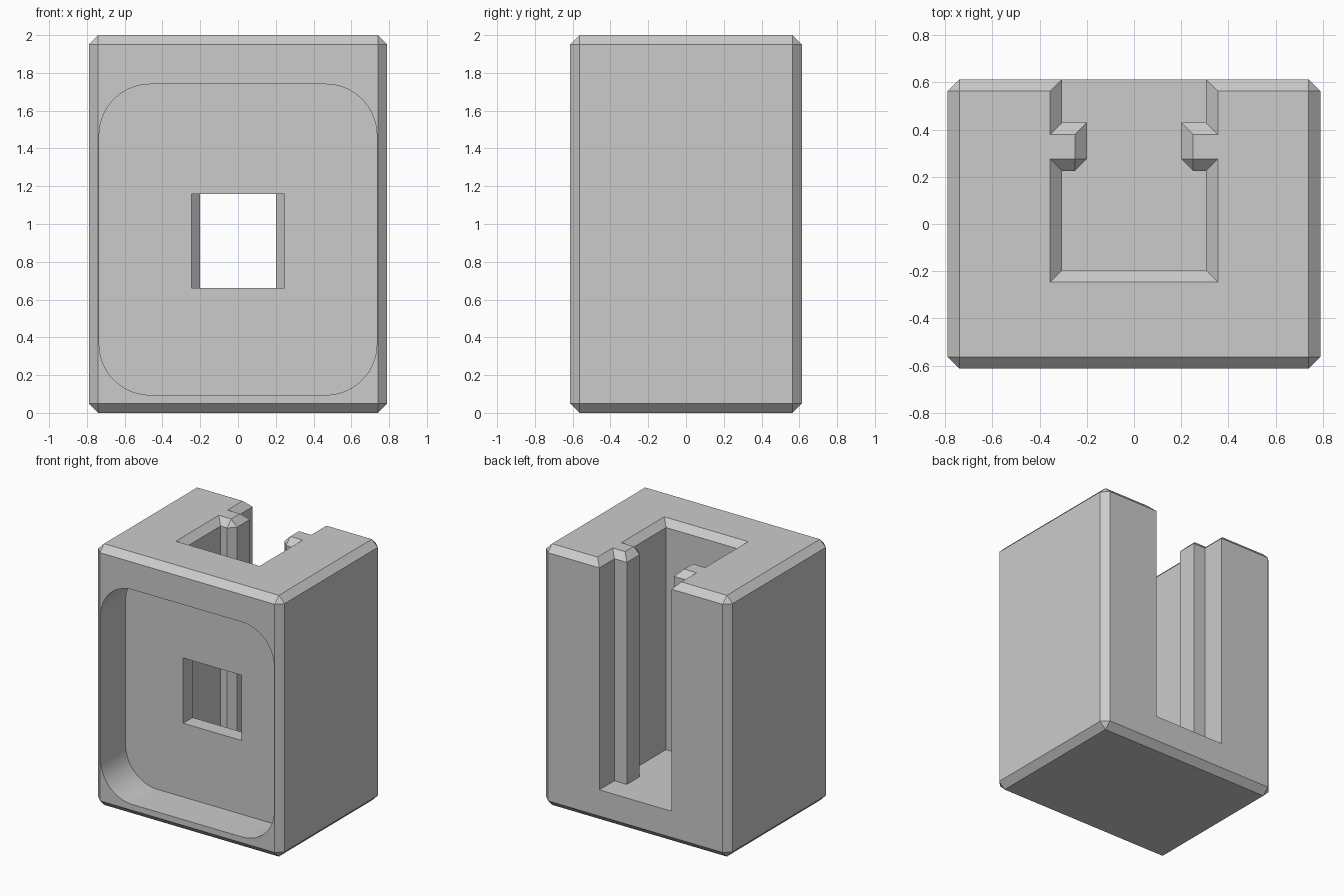
import bpy, bmesh
from math import sin, cos, pi

if "Cube" in bpy.data.objects:
    bpy.data.objects.remove(bpy.data.objects["Cube"])

W, D, H, C = 0.79, 0.613, 2.0, 0.05   # half width, half depth, height, chamfer

grey = bpy.data.materials.new("light grey")
grey.use_nodes = True
grey.diffuse_color = (0.6, 0.6, 0.6, 1)
grey.node_tree.nodes["Principled BSDF"].inputs["Base Color"].default_value = (0.6, 0.6, 0.6, 1)


def make_object(name, bm):
    bmesh.ops.remove_doubles(bm, verts=bm.verts, dist=1e-5)
    bmesh.ops.recalc_face_normals(bm, faces=bm.faces)
    mesh = bpy.data.meshes.new(name)
    bm.to_mesh(mesh)
    bm.free()
    mesh.materials.append(grey)
    obj = bpy.data.objects.new(name, mesh)
    bpy.context.collection.objects.link(obj)
    return obj


def loft(name, layers):
    """Closed solid through rings with equal point counts."""
    bm = bmesh.new()
    rings = [[bm.verts.new(p) for p in ring] for ring in layers]
    n = len(rings[0])
    for a, b in zip(rings, rings[1:]):
        for i in range(n):
            j = (i + 1) % n
            bm.faces.new((a[i], a[j], b[j], b[i]))
    bm.faces.new(rings[0])
    bm.faces.new(rings[-1])
    return make_object(name, bm)


def rounded_rect(x, z0, z1, r, y, steps=16):
    """Ring in the xz plane, mirrored about x = 0."""
    ring = []
    corners = ((x - r, z1 - r), (r - x, z1 - r), (r - x, z0 + r), (x - r, z0 + r))
    for k, (cx, cz) in enumerate(corners):
        for i in range(steps + 1):
            a = (k + i / steps) * pi / 2
            ring.append((cx + r * cos(a), y, cz + r * sin(a)))
    return ring


def cut(body, cutter):
    cutter.hide_render = True
    mod = body.modifiers.new(cutter.name, 'BOOLEAN')
    mod.operation = 'DIFFERENCE'
    mod.solver = 'EXACT'
    mod.object = cutter
    bpy.ops.object.modifier_apply(modifier=mod.name)
    bpy.data.objects.remove(cutter)


# Chamfered block
bm = bmesh.new()
bmesh.ops.create_cube(bm, size=1)
for v in bm.verts:
    v.co.x *= 2 * W
    v.co.y *= 2 * D
    v.co.z = (v.co.z + 0.5) * H
bmesh.ops.bevel(bm, geom=bm.edges[:], offset=C, segments=1, affect='EDGES')
body = make_object("block_body", bm)
bpy.ops.object.select_all(action='DESELECT')
body.select_set(True)
bpy.context.view_layer.objects.active = body

# Rear slot with two ribs; its plan flares at the top to form the chamfer
slot = [(0.305, 0.8), (0.305, 0.43), (0.2, 0.43), (0.2, 0.275),
        (0.25, 0.225), (0.305, 0.225), (0.305, -0.195)]
flare = [(C, 0), (C, -C), (C, -C), (C, 0), (0, C), (C, C), (C, -C)]
wide = [(x + dx, y + dy) for (x, y), (dx, dy) in zip(slot, flare)]


def plan_ring(half, z):
    return [(x, y, z) for x, y in half] + [(-x, y, z) for x, y in reversed(half)]


cut(body, loft("slot_cutter", [plan_ring(slot, 0.25), plan_ring(slot, H - C),
                               plan_ring(wide, H), plan_ring(wide, H + 0.2)]))

# Rounded recess in the front
cut(body, loft("recess_cutter", [rounded_rect(0.735, 0.095, 1.74, 0.27, y)
                                 for y in (-0.8, -0.31)]))

# Square window from the recess into the slot
x, low, high = 0.247, 0.66, 1.16
cut(body, loft("window_cutter", [[(-x, y, low), (x, y, low), (x, y, high), (-x, y, high)]
                                 for y in (-0.5, 0)]))

bpy.ops.object.shade_smooth_by_angle(angle=pi / 6)
